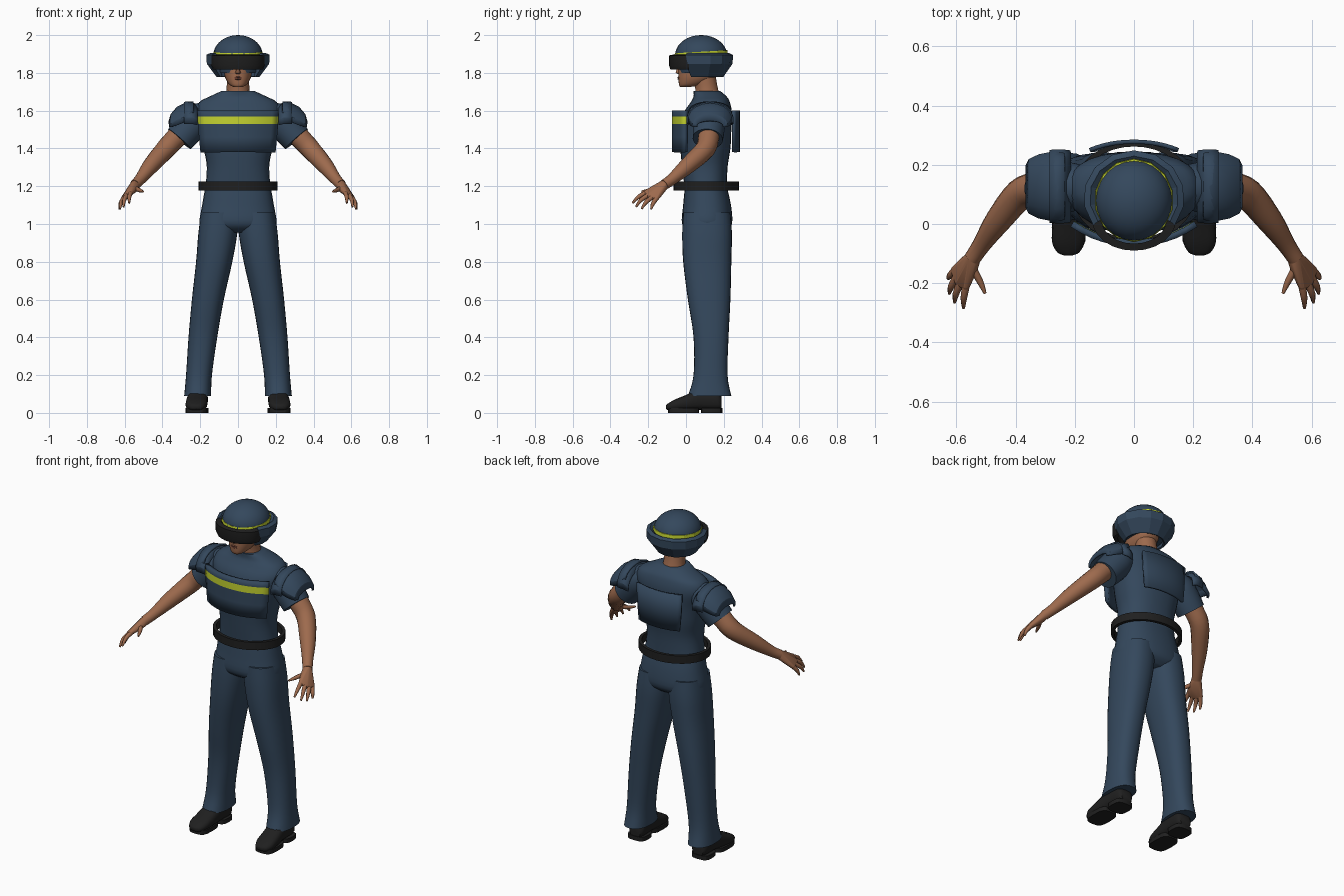
import bpy, bmesh, math
from mathutils import Vector

if "Cube" in bpy.data.objects:
    bpy.data.objects.remove(bpy.data.objects["Cube"])


def colour(name, rgb):
    m = bpy.data.materials.new(name)
    m.diffuse_color = (*rgb, 1)
    m.use_nodes = True
    m.node_tree.nodes["Principled BSDF"].inputs["Base Color"].default_value = m.diffuse_color
    return m


NAVY = colour("navy cloth", (0.034, 0.064, 0.108))
SKIN = colour("brown skin", (0.34, 0.145, 0.075))
LIP = colour("lip", (0.20, 0.07, 0.045))
BLACK = colour("black", (0.014, 0.014, 0.014))
YELLOW = colour("safety yellow", (0.56, 0.66, 0.03))


def finish(name, bm, mats, mirror=False, angle=40, solid=0):
    bmesh.ops.recalc_face_normals(bm, faces=bm.faces)
    me = bpy.data.meshes.new(name)
    bm.to_mesh(me)
    bm.free()
    ob = bpy.data.objects.new(name, me)
    bpy.context.collection.objects.link(ob)
    for m in mats if isinstance(mats, list) else [mats]:
        me.materials.append(m)
    if solid:
        s = ob.modifiers.new("thickness", "SOLIDIFY")
        s.thickness, s.offset = solid, 0
    if mirror:
        ob.modifiers.new("mirror", "MIRROR").use_clip = False
    bpy.ops.object.select_all(action="DESELECT")
    ob.select_set(True)
    bpy.context.view_layer.objects.active = ob
    if angle:
        bpy.ops.object.shade_smooth_by_angle(angle=math.radians(angle))
    return ob


def loft_into(bm, rings, closed=True, caps=True, loop=False):
    vs = [[bm.verts.new(p) for p in r] for r in rings]
    n = len(vs[0])
    for a, b in zip(vs, vs[1:] + (vs[:1] if loop else [])):
        for i in range(n if closed else n - 1):
            j = (i + 1) % n
            bm.faces.new((a[i], a[j], b[j], b[i]))
    if closed and caps and not loop:
        bm.faces.new(vs[0])
        bm.faces.new(vs[-1])


def loft(name, rings, mat, closed=True, caps=True, loop=False, **kw):
    bm = bmesh.new()
    loft_into(bm, rings, closed, caps, loop)
    return finish(name, bm, mat, **kw)


def smooth_rows(rows, n=4):
    """Catmull-Rom interpolation between rows of numbers."""
    p = [rows[0]] + list(rows) + [rows[-1]]
    out = []
    for a, b, c, d in zip(p, p[1:], p[2:], p[3:]):
        for k in range(n):
            t = k / n
            out.append([0.5 * (2 * q + (r - o) * t + (2 * o - 5 * q + 4 * r - s) * t * t
                               + (3 * q - o - 3 * r + s) * t ** 3)
                        for o, q, r, s in zip(a, b, c, d)])
    return out + [list(rows[-1])]


def oval(z, x0, x1, y0, y1, n=28, p=0.85):
    f = lambda v: math.copysign(abs(v) ** p, v)
    return [((x0 + x1) / 2 + (x1 - x0) / 2 * f(math.cos(2 * math.pi * i / n)),
             (y0 + y1) / 2 + (y1 - y0) / 2 * f(math.sin(2 * math.pi * i / n)), z) for i in range(n)]


def body(name, rows, mat, **kw):
    return loft(name, [oval(*r) for r in smooth_rows(rows)], mat, **kw)


def tube_rings(rows, n=14, k=4):
    rows = smooth_rows(rows, k)
    pts = [Vector(r[:3]) for r in rows]
    rings = []
    for i, r in enumerate(rows):
        q = (pts[min(i + 1, len(pts) - 1)] - pts[max(i - 1, 0)]).to_track_quat("Z", "Y")
        rings.append([pts[i] + q @ Vector((r[3] * math.cos(2 * math.pi * j / n),
                                           r[3] * math.sin(2 * math.pi * j / n), 0)) for j in range(n)])
    return rings


# shirt: torso and sleeves
body("shirt", [(1.17, -.175, .175, -.005, .215), (1.30, -.165, .165, -.02, .22),
               (1.40, -.182, .182, -.03, .235), (1.50, -.20, .20, -.03, .24),
               (1.59, -.225, .225, -.01, .243), (1.645, -.205, .205, .025, .232),
               (1.675, -.15, .15, .04, .215), (1.705, -.085, .085, .04, .18)], NAVY)
loft("sleeve", tube_rings([(.17, .13, 1.58, .07), (.22, .125, 1.55, .085),
                           (.27, .12, 1.495, .084), (.31, .115, 1.45, .08)], 20), NAVY, mirror=True)

# trousers: hips and legs
body("trouser_hips", [(1.20, -.172, .172, -.005, .215), (1.10, -.19, .19, -.015, .238),
                      (1.0, -.203, .203, -.02, .243), (.955, -.16, .16, .03, .20)], NAVY)
body("trouser_leg", [(1.06, .0, .195, -.015, .235), (.95, .004, .21, -.02, .243),
                     (.80, .03, .222, -.015, .24), (.60, .075, .244, .01, .235),
                     (.40, .11, .262, .04, .225), (.20, .138, .275, .04, .22),
                     (.09, .142, .285, .01, .24)], NAVY, mirror=True)


# shoes: lofted from heel to toe, with a flat sole
def shoe_ring(y, cx, hw, z0, z1, n=16):
    out = []
    for i in range(n):
        a = 2 * math.pi * i / n
        c, s = math.cos(a), math.sin(a)
        out.append((cx + hw * math.copysign(abs(c) ** .7, c), y,
                    (z0 + z1) / 2 + (z1 - z0) / 2 * math.copysign(abs(s) ** .8, s)))
    return out


loft("shoe", [shoe_ring(*r) for r in smooth_rows(
    [(.188, .21, .035, .02, .085), (.165, .21, .05, .015, .12), (.08, .213, .053, .015, .13),
     (.0, .218, .057, .012, .095), (-.06, .222, .055, .012, .07), (-.095, .222, .038, .015, .05),
     (-.106, .222, .015, .022, .04)])], BLACK, mirror=True)
for nm, y0, y1, x in (("shoe_heel", .08, .192, .213), ("shoe_sole", -.095, .07, .22)):
    loft(nm, [oval(z, x - .058, x + .058, y0, y1, 16, .6) for z in (0, .025)],
         BLACK, mirror=True, angle=30)

# bare arms
loft("arm", tube_rings([(.25, .13, 1.54, .06), (.325, .12, 1.46, .056), (.385, .10, 1.395, .053),
                        (.46, .01, 1.31, .044), (.515, -.07, 1.24, .031),
                        (.545, -.115, 1.208, .028)], 16), SKIN, mirror=True)

# hands: hull palm with four fingers and a thumb
bm = bmesh.new()
for p, r in (((.543, -.112, 1.21), .026), ((.568, -.21, 1.168), .013), ((.592, -.195, 1.15), .014),
             ((.606, -.155, 1.137), .013), ((.545, -.155, 1.185), .016)):
    g = bmesh.ops.create_icosphere(bm, subdivisions=2, radius=r)
    bmesh.ops.translate(bm, verts=g["verts"], vec=p)
g = bmesh.ops.convex_hull(bm, input=bm.verts)
bmesh.ops.delete(bm, geom=list({e for e in g["geom_interior"] + g["geom_unused"]
                                if isinstance(e, bmesh.types.BMVert)}), context="VERTS")
for a, m, b in (((.567, -.205, 1.168), (.575, -.25, 1.145), (.576, -.284, 1.11)),
                ((.586, -.195, 1.155), (.602, -.237, 1.128), (.606, -.265, 1.09)),
                ((.598, -.175, 1.145), (.618, -.212, 1.115), (.624, -.235, 1.08)),
                ((.604, -.155, 1.138), (.622, -.175, 1.108), (.628, -.185, 1.078)),
                ((.545, -.15, 1.19), (.52, -.195, 1.178), (.503, -.235, 1.172))):
    loft_into(bm, tube_rings([(*a, .013), (*m, .011), (*b, .005)], 8, 3))
finish("hand", bm, SKIN, mirror=True, angle=60)

# neck, face, nose and lips
loft("neck", tube_rings([(0, .115, 1.66, .07), (0, .108, 1.72, .06), (0, .095, 1.80, .06)], 18), SKIN)
body("face", [(1.725, -.022, .022, -.03, .02), (1.737, -.045, .045, -.037, .08),
              (1.77, -.066, .066, -.04, .15), (1.81, -.075, .075, -.04, .175),
              (1.87, -.08, .08, -.04, .185)], SKIN)
loft("nose", [oval(z, -w, w, y, .0, 10) for z, w, y in
              ((1.793, .012, -.042), (1.80, .017, -.056), (1.815, .012, -.052), (1.85, .008, -.043))], SKIN)
loft("lips", [oval(z, -w, w, y, -.02, 12) for z, w, y in
              ((1.762, .010, -.038), (1.767, .02, -.045), (1.772, .023, -.042),
               (1.777, .02, -.046), (1.782, .008, -.040))], LIP)

# helmet: dome, band, flared guard and visor
dome = [(1.80, .105, .115)] + [(1.895 + .105 * math.sin(t), .13 * math.cos(t), .137 * math.cos(t))
                               for t in [math.radians(9.8 * i) for i in range(10)]]
loft("helmet_dome", [oval(z, -a, a, .08 - b, .08 + b, 24, 1) for z, a, b in dome], NAVY)
band = []
for i in range(14):
    a = 2 * math.pi * (i + .5) / 14
    c, s = math.cos(a), math.sin(a)
    band.append([(r * c, .08 + (r + .007) * s, z + .008 * s)
                 for r, z in ((.122, 1.893), (.134, 1.893), (.132, 1.912), (.120, 1.912))])
loft("helmet_band", band, YELLOW, loop=True, angle=20)


def sweep(a0, a1, n, cy, stretch, profile):
    out = []
    for i in range(n + 1):
        a = math.radians(a0 + (a1 - a0) * i / n)
        out.append([(r * math.cos(a), cy + r * stretch * math.sin(a), z) for r, z in profile])
    return out


loft("helmet_guard", sweep(-36, 216, 10, .09, .93,
                           [(.105, 1.782), (.115, 1.778), (.168, 1.848), (.171, 1.895),
                            (.150, 1.905), (.130, 1.89)]), NAVY, angle=15)
loft("visor", sweep(-180, 0, 12, .015, .74,
                    [(.11, 1.822), (.132, 1.818), (.142, 1.84), (.142, 1.892), (.11, 1.897)]),
     BLACK, angle=30)

# belt: loose ring round the waist
loft("belt", [[(a * math.cos(t), .107 + b * math.sin(t), z) for a, b, z in
               ((.192, .155, 1.177), (.210, .173, 1.177), (.210, .173, 1.224), (.192, .155, 1.224))]
              for t in [2 * math.pi * i / 32 for i in range(32)]], BLACK, loop=True, angle=40)


# chest plate with a reflective stripe, and back plate
def plate(name, y_mid, y_edge, levels, thick, stripe=None):
    bm = bmesh.new()
    loft_into(bm, [[(w * u / 6, y_mid + (y_edge - y_mid) * abs(u / 6) ** 2.2, z)
                    for u in range(-6, 7)] for z, w in levels], closed=False)
    for f in bm.faces:
        z = f.calc_center_median().z
        f.material_index = int(bool(stripe) and stripe[0] < z < stripe[1])
    return finish(name, bm, [NAVY, YELLOW], angle=30, solid=thick)


plate("chest_plate", -.064, .0, [(1.38, .193), (1.46, .201), (1.53, .207), (1.57, .209), (1.60, .209)],
      .022, (1.53, 1.57))
plate("back_plate", .278, .25, [(1.38, .135), (1.49, .145), (1.60, .15)], .014)

# shoulder pads: faceted half shells in two overlapping layers
for nm, rows in (("shoulder_pad", [(.235, 1.60, .11, .045), (.27, 1.56, .115, .082),
                                   (.32, 1.54, .105, .077), (.352, 1.525, .09, .055),
                                   (.362, 1.52, .07, .025)]),
                 ("shoulder_pad_rim", [(.215, 1.54, .118, .08), (.245, 1.55, .122, .094),
                                       (.285, 1.55, .12, .092)])):
    loft(nm, [[(x, .127 + ry * math.cos(t), z + rz * math.sin(t))
               for t in [math.radians(-12 + 204 * i / 10) for i in range(11)]]
              for x, z, ry, rz in rows], NAVY, closed=False, mirror=True, angle=25, solid=.01)
